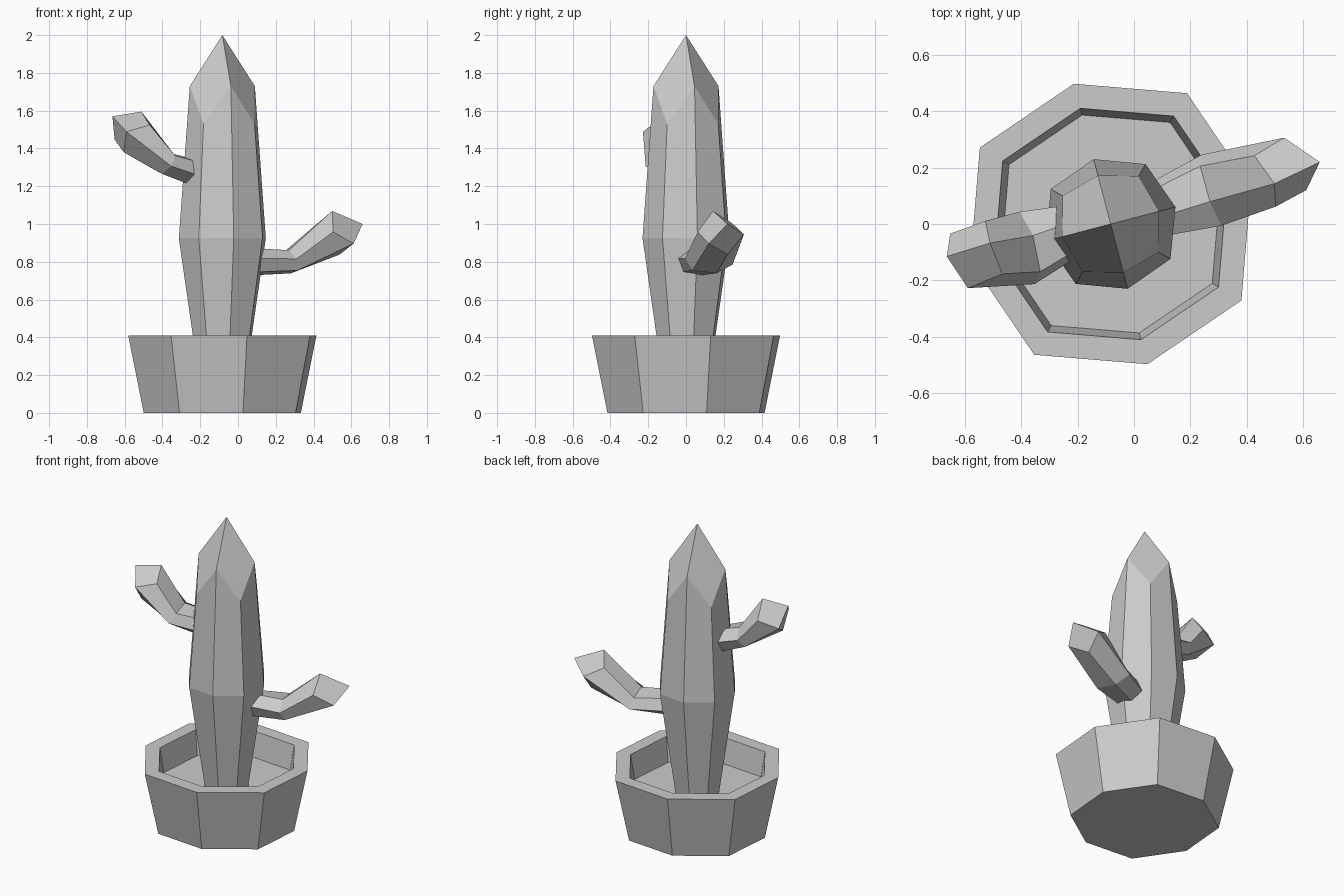
import bpy
import bmesh
from math import cos, sin, radians
from mathutils import Vector

cube = bpy.data.objects.get("Cube")
if cube:
    bpy.data.objects.remove(cube, do_unlink=True)

UP = Vector((0, 0, 1))

# One plain grey for everything
grey = bpy.data.materials.new("plain_grey")
grey.use_nodes = True
colour = (0.6, 0.6, 0.6, 1)
grey.diffuse_color = colour
grey.node_tree.nodes["Principled BSDF"].inputs["Base Color"].default_value = colour


def ring(centre, direction, width, height, sides, phase, alt=1.0, drop=0.0):
    """Polygon across a direction; odd corners are scaled by alt and set back by drop."""
    d = Vector(direction).normalized()
    side = UP.cross(d)
    side = side.normalized() if side.length > 0.001 else Vector((1, 0, 0))
    rise = d.cross(side)
    points = []
    for i in range(sides):
        a = radians(phase + 360 * i / sides)
        offset = side * width * cos(a) + rise * height * sin(a)
        if i % 2:
            offset = offset * alt - d * drop
        points.append(Vector(centre) + offset)
    return points


def loft(name, rings, apex=None):
    """Skin the rings; end flat, or in a faceted point with ridges to the even corners."""
    bm = bmesh.new()
    loops = [[bm.verts.new(p) for p in r] for r in rings]
    n = len(loops[0])
    bm.faces.new(loops[0][::-1])
    for low, high in zip(loops, loops[1:]):
        for i in range(n):
            j = (i + 1) % n
            bm.faces.new((low[i], low[j], high[j], high[i]))
    last = loops[-1]
    if apex is None:
        bm.faces.new(last)
    else:
        tip = bm.verts.new(apex)
        for i in range(0, n, 2):
            bm.faces.new((last[i], last[i + 1], last[(i + 2) % n], tip))
    bmesh.ops.recalc_face_normals(bm, faces=bm.faces)
    mesh = bpy.data.meshes.new(name)
    bm.to_mesh(mesh)
    bm.free()
    mesh.materials.append(grey)
    obj = bpy.data.objects.new(name, mesh)
    bpy.context.collection.objects.link(obj)
    return obj


def upright(radius, z, alt, drop=0.0):
    return ring((-0.083, 0, z), UP, radius, radius, 8, 14.7, alt, drop)


def arm(name, start, elbow, end, apex):
    """Six-sided bent arm, narrow at the trunk and thicker towards the tip."""
    a, b, c = Vector(start), Vector(elbow), Vector(end)
    first, last = (b - a).normalized(), (c - b).normalized()
    phase = 106
    loft(name, [
        ring(a, first, 0.1, 0.075, 6, phase),
        ring(b, first + last, 0.135, 0.066, 6, phase),
        ring(c, last, 0.12, 0.12, 6, phase, 0.97, 0.07),
    ], apex)


# Pot: tapered outside, flat rim, recessed soil floor
loft("pot", [upright(r, z, 1.045) for r, z in
             ((0.43, 0), (0.515, 0.41), (0.425, 0.41), (0.4, 0.25))])

# Trunk: bulges in the middle and ends in a four-ridged point
loft("trunk", [
    upright(0.137, 0.245, 1.035),
    upright(0.238, 0.925, 1.035),
    upright(0.178, 1.73, 1.11, 0.2),
], (-0.083, 0, 2))

# Arms
arm("left_arm", (0.08, 0.05, 0.8), (0.275, 0.12, 0.8), (0.548, 0.19, 0.97), (0.66, 0.22, 1.0))
arm("right_arm", (-0.24, -0.03, 1.275), (-0.38, -0.085, 1.32), (-0.585, -0.11, 1.51),
    (-0.665, -0.115, 1.57))
